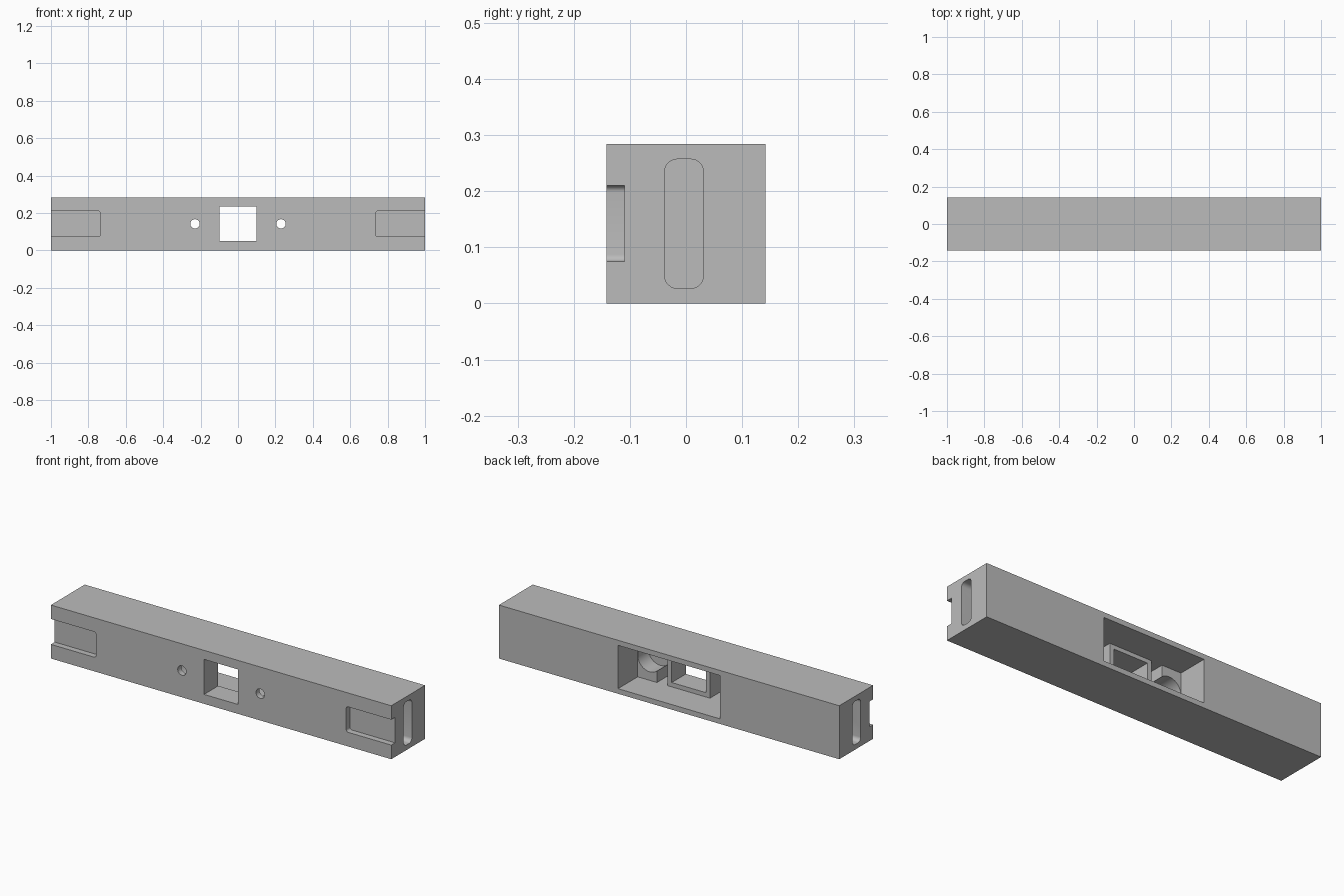
import bpy, bmesh, math
from mathutils import Matrix, Vector

if "Cube" in bpy.data.objects:
    bpy.data.objects.remove(bpy.data.objects["Cube"])

grey = bpy.data.materials.new("plain grey")
grey.diffuse_color = (0.5, 0.5, 0.5, 1)
grey.use_nodes = True
grey.node_tree.nodes["Principled BSDF"].inputs["Base Color"].default_value = grey.diffuse_color

HALF, HEIGHT, MID = 0.142, 0.284, 0.142
LOW, HIGH = 0.027, 0.257          # floor and ceiling of the inner pockets
LEDGE, WALL = -0.023, -0.112      # depth of the wide pocket and of the deep pockets


def finish(name, bm):
    bmesh.ops.recalc_face_normals(bm, faces=bm.faces)
    mesh = bpy.data.meshes.new(name)
    bm.to_mesh(mesh)
    bm.free()
    obj = bpy.data.objects.new(name, mesh)
    bpy.context.collection.objects.link(obj)
    return obj


def box(name, x, y, z, round_axis=None, radius=0.0):
    bm = bmesh.new()
    bmesh.ops.create_cube(bm, size=1)
    for v in bm.verts:
        v.co = Vector([(r[0] + r[1]) / 2 + c * (r[1] - r[0])
                       for c, r in zip(v.co, (x, y, z))])
    if round_axis is not None:
        edges = [e for e in bm.edges
                 if abs((e.verts[0].co - e.verts[1].co).normalized()[round_axis]) > 0.9]
        bmesh.ops.bevel(bm, geom=edges, offset=radius, segments=6,
                        profile=0.5, affect='EDGES')
    return finish(name, bm)


def rod(name, x, radius, y):
    bm = bmesh.new()
    bmesh.ops.create_cone(bm, cap_ends=True, segments=48, radius1=radius,
                          radius2=radius, depth=y[1] - y[0])
    bm.transform(Matrix.Translation((x, (y[0] + y[1]) / 2, MID))
                 @ Matrix.Rotation(math.pi / 2, 4, 'X'))
    return finish(name, bm)


def span(side, a, b):
    return tuple(sorted((side * a, side * b)))


# Solid beam
beam = box("beam", (-1, 1), (-HALF, HALF), (0, HEIGHT))
beam.data.materials.append(grey)

# Wide back pocket and the square window through the middle
cutters = [box("back_pocket", (-0.3, 0.3), (LEDGE, 0.2), (LOW, HIGH)),
           box("window", (-0.1, 0.1), (-0.2, 0.2), (0.05, 0.236))]

for s in (-1, 1):
    cutters += [
        # gap between window frame and screw block
        box("deep_gap", span(s, 0.125, 0.187), (WALL, 0.1), (LOW, HIGH)),
        # round recess and screw hole
        rod("round_recess", s * 0.23, 0.0695, (WALL, 0.1)),
        rod("screw_hole", s * 0.23, 0.025, (-0.2, 0.1)),
        # shallow slot on the front, open at the end
        box("front_slot", span(s, 0.735, 1.1), (-0.2, -0.11), (0.075, 0.21), 1, 0.012),
        # rounded slot in the end face
        box("end_slot", span(s, 0.74, 1.1), (-0.038, 0.031), (LOW, HIGH), 0, 0.022),
    ]

for c in cutters:
    c.hide_render = True
    mod = beam.modifiers.new(c.name, 'BOOLEAN')
    mod.operation = 'DIFFERENCE'
    mod.solver = 'EXACT'
    mod.object = c

# Bake the cuts and remove the cutters
deps = bpy.context.evaluated_depsgraph_get()
mesh = bpy.data.meshes.new_from_object(beam.evaluated_get(deps))
beam.modifiers.clear()
beam.data = mesh
mesh.materials.clear()
mesh.materials.append(grey)
for c in cutters:
    bpy.data.objects.remove(c)

bpy.context.view_layer.objects.active = beam
beam.select_set(True)
bpy.ops.object.shade_smooth_by_angle(angle=math.radians(30))
